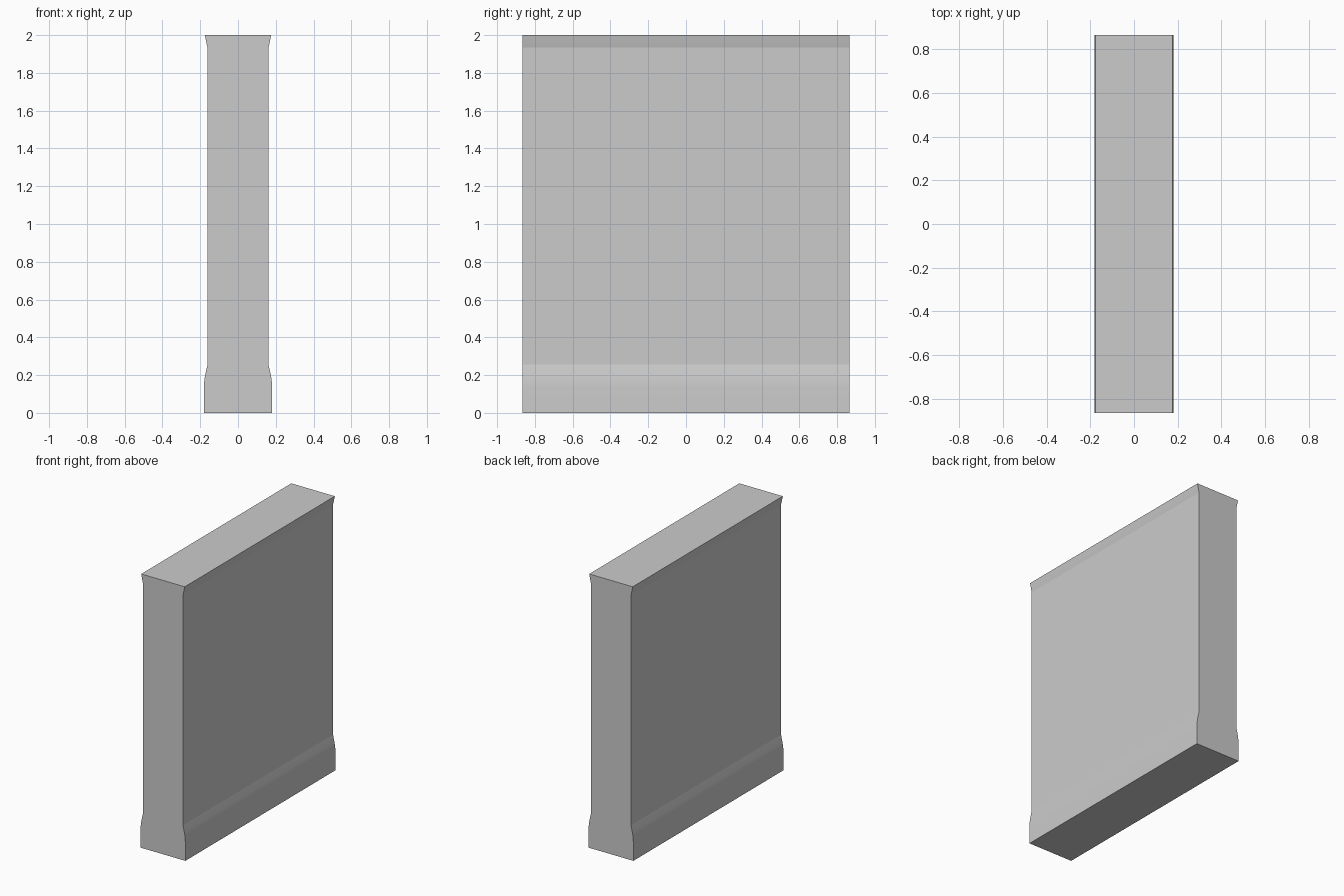
import bpy, bmesh, math

if "Cube" in bpy.data.objects:
    bpy.data.objects.remove(bpy.data.objects["Cube"])

HALF_LENGTH = 0.866
# Right-hand half of the wall section: (x, z) from base to top
half = [(0.181, 0.0), (0.181, 0.13), (0.1795, 0.16), (0.1765, 0.185),
        (0.173, 0.205), (0.1615, 0.255), (0.1615, 1.935), (0.166, 1.953),
        (0.1705, 1.975), (0.1755, 2.0)]
section = half + [(-x, z) for x, z in reversed(half)]

# Wall panel: mirrored section extruded along y
bm = bmesh.new()
face = bm.faces.new([bm.verts.new((x, -HALF_LENGTH, z)) for x, z in section])
ext = bmesh.ops.extrude_face_region(bm, geom=[face], use_keep_orig=True)
verts = [v for v in ext["geom"] if isinstance(v, bmesh.types.BMVert)]
bmesh.ops.translate(bm, verts=verts, vec=(0, 2 * HALF_LENGTH, 0))
bmesh.ops.recalc_face_normals(bm, faces=bm.faces)
mesh = bpy.data.meshes.new("wall_panel")
bm.to_mesh(mesh)
bm.free()

wall = bpy.data.objects.new("wall_panel", mesh)
bpy.context.collection.objects.link(wall)
bpy.context.view_layer.objects.active = wall
wall.select_set(True)
# Soften the curved mouldings, keep their creases sharp
bpy.ops.object.shade_smooth_by_angle(angle=math.radians(10))
